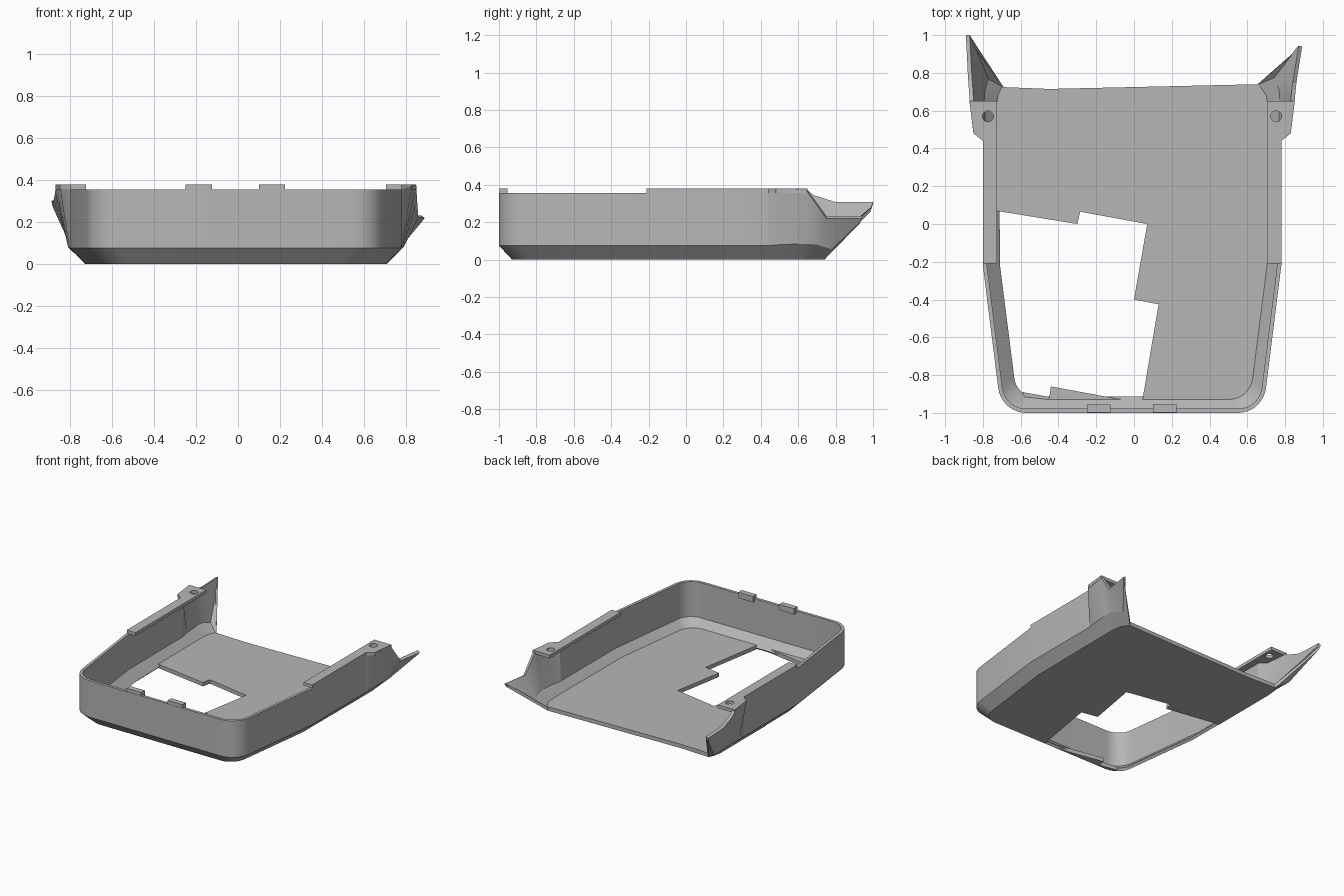
import bpy, bmesh, math

cube = bpy.data.objects.get("Cube")
if cube:
    bpy.data.objects.remove(cube)

CX = -0.01          # symmetry line of the tray
RIM = 0.355         # height of the wall rim
LEDGE = 0.38        # height of ledges and tabs

grey = bpy.data.materials.new("plain_grey")
grey.use_nodes = True
colour = (0.47, 0.47, 0.47, 1)
grey.diffuse_color = colour
grey.node_tree.nodes["Principled BSDF"].inputs["Base Color"].default_value = colour


def finish(name, bm):
    mesh = bpy.data.meshes.new(name)
    bm.to_mesh(mesh)
    bm.free()
    mesh.materials.append(grey)
    obj = bpy.data.objects.new(name, mesh)
    bpy.context.collection.objects.link(obj)
    return obj


def prism(name, outline, z0, z1, hole=()):
    """Flat plate from an outline, with an optional hole loop."""
    bm = bmesh.new()
    edges = []
    for loop in (outline, hole):
        vs = [bm.verts.new((x, y, z0)) for x, y in loop]
        edges += [bm.edges.new((vs[i - 1], vs[i])) for i in range(len(vs))]
    bmesh.ops.triangle_fill(bm, edges=edges, use_beauty=True, normal=(0, 0, 1))
    ext = bmesh.ops.extrude_face_region(bm, geom=bm.faces[:], use_keep_orig=True)
    top = [v for v in ext["geom"] if isinstance(v, bmesh.types.BMVert)]
    bmesh.ops.translate(bm, verts=top, vec=(0, 0, z1 - z0))
    bmesh.ops.recalc_face_normals(bm, faces=bm.faces[:])
    return finish(name, bm)


# Wall stations on one side, front to back: (bottom, chamfer top, rim)
def corner():
    out = []
    for i in range(10):
        a = math.radians(-90 + 83 * i / 9)
        c, s = math.cos(a), math.sin(a)
        x, y = 0.56 + 0.15 * c, -0.85 + 0.15 * s
        out.append(((0.51 + 0.13 * c, -0.80 + 0.13 * s, 0),
                    (x, y, 0.075), (x, y, RIM)))
    return out


side = corner() + [
    ((0.715, -0.22, 0), (0.79, -0.22, 0.075), (0.79, -0.22, RIM)),
    ((0.72, 0.44, 0), (0.79, 0.44, 0.075), (0.79, 0.44, RIM)),
    ((0.72, 0.50, 0), (0.795, 0.50, 0.08), (0.84, 0.48, 0.37)),
    ((0.72, 0.62, 0), (0.80, 0.64, 0.085), (0.86, 0.64, 0.375)),
]
# The two rear horns differ in height and length
horn_right = [
    ((0.71, 0.68, 0), (0.80, 0.70, 0.08), (0.862, 0.68, 0.34)),
    ((0.69, 0.725, 0), (0.775, 0.775, 0.055), (0.87, 0.80, 0.30)),
    ((0.865, 0.985, 0.255), (0.873, 0.99, 0.27), (0.88, 1.0, 0.30)),
]
horn_left = [
    ((0.71, 0.68, 0), (0.80, 0.70, 0.08), (0.864, 0.69, 0.305)),
    ((0.67, 0.74, 0), (0.765, 0.78, 0.055), (0.87, 0.75, 0.22)),
    ((0.88, 0.93, 0.195), (0.89, 0.935, 0.205), (0.90, 0.94, 0.22)),
]


def place(stations, sign):
    return [[(CX + sign * x, y, z) for x, y, z in st] for st in stations]


right = place(side + horn_right, -1)
left = place(side + horn_left, 1)

# Wall shell with bottom chamfer, flared brackets and horns
bm = bmesh.new()
rows = [[bm.verts.new(p) for p in st] for st in right[::-1] + left]
for a, b in zip(rows, rows[1:]):
    for k in range(2):
        bm.faces.new((a[k], b[k], b[k + 1], a[k + 1]))
wall = finish("wall_shell", bm)
solid = wall.modifiers.new("thickness", "SOLIDIFY")
solid.thickness = 0.022
solid.offset = -1
bpy.ops.object.select_all(action="DESELECT")
wall.select_set(True)
bpy.context.view_layer.objects.active = wall
bpy.ops.object.modifier_apply(modifier="thickness")
bpy.ops.object.shade_smooth_by_angle(angle=math.radians(25))

# Floor with the stepped cut-out reaching the right and front walls
floor_left = [st[0][:2] for st in left[:-1]]
floor_right = [st[0][:2] for st in right[:-1] if st[0][1] > 0.1]
back_edge = [(0.0, 0.725), (-0.45, 0.715)]
cutout = [(-0.73, 0.07), (-0.30, 0.0), (-0.285, 0.065), (0.07, 0.0),
          (0.0, -0.40), (0.13, -0.425), (0.045, -0.93)]
prism("floor", floor_left + back_edge + floor_right[::-1] + cutout, 0, 0.03)

# Leftover slivers of floor at the front wall
prism("front_sliver", [(-0.45, -0.93), (-0.06, -0.93), (-0.44, -0.86)], 0, 0.03)
prism("corner_sliver", [(-0.58, -0.915), (-0.45, -0.93), (-0.45, -0.915),
                        (-0.59, -0.89)], 0, 0.03)

# Side ledges widening into drilled bracket plates
ledge = [(0.715, -0.21), (0.79, -0.21), (0.79, 0.44), (0.84, 0.48),
         (0.86, 0.65), (0.715, 0.65)]
drill = [(0.763 + 0.029 * math.cos(i * math.tau / 24),
          0.57 + 0.029 * math.sin(i * math.tau / 24)) for i in range(24)]
for name, sign in (("left_ledge", 1), ("right_ledge", -1)):
    prism(name, [(CX + sign * x, y) for x, y in ledge], RIM, LEDGE,
          [(CX + sign * x, y) for x, y in drill])

# Two clip tabs on the front rim
for name, x in (("right_tab", -0.25), ("left_tab", 0.10)):
    prism(name, [(x, -0.998), (x + 0.125, -0.998), (x + 0.125, -0.955),
                 (x, -0.955)], RIM - 0.02, LEDGE)
